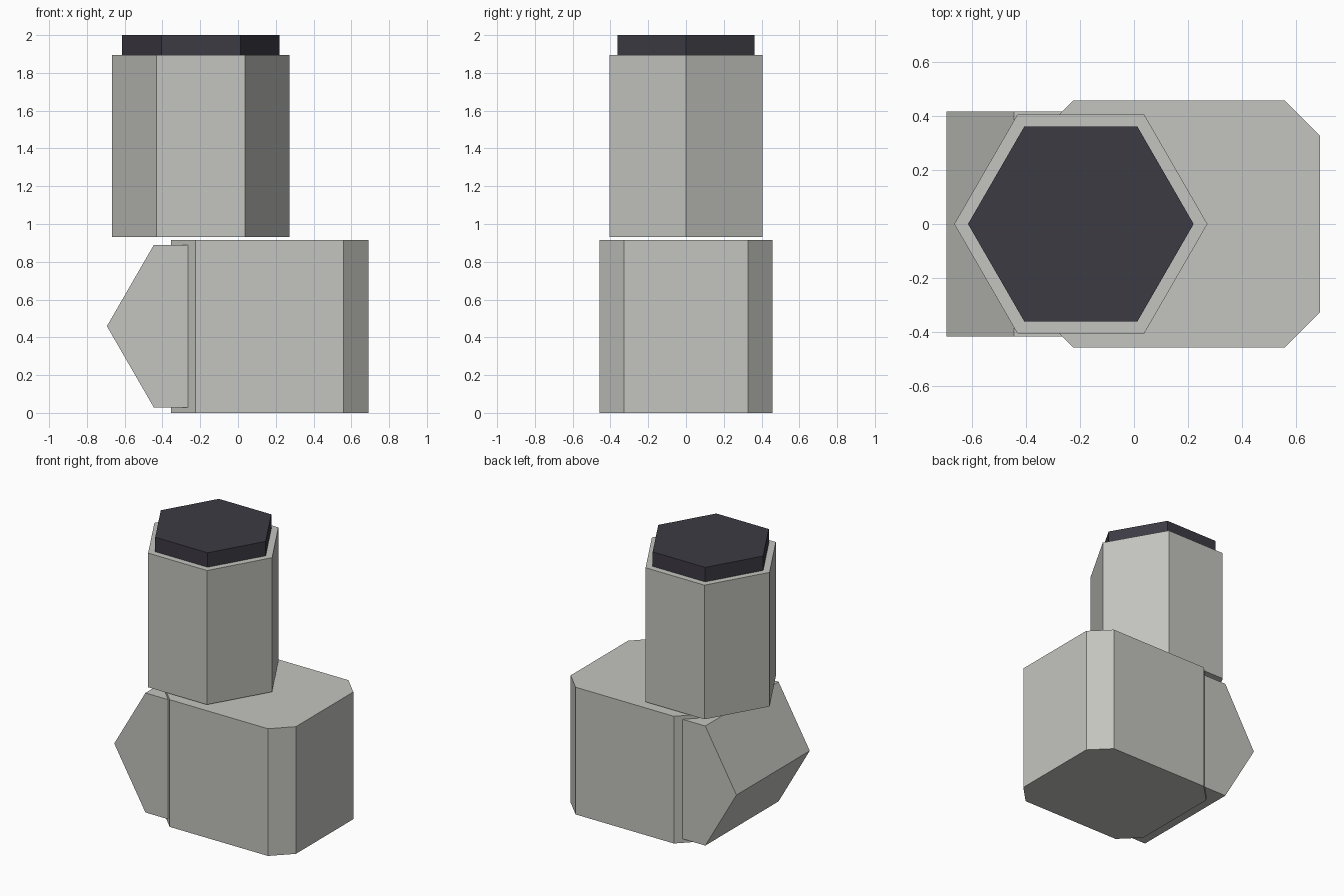
import bpy, bmesh, math

if "Cube" in bpy.data.objects:
    bpy.data.objects.remove(bpy.data.objects["Cube"])


def material(name, rgb):
    m = bpy.data.materials.new(name)
    m.diffuse_color = (*rgb, 1)
    m.use_nodes = True
    m.node_tree.nodes["Principled BSDF"].inputs["Base Color"].default_value = m.diffuse_color
    return m


def prism(name, outline, low, high, mat, axis="z"):
    """Extrude a closed 2D outline along z, or an xz outline along y."""
    place = (lambda u, v, w: (u, v, w)) if axis == "z" else (lambda u, v, w: (u, w, v))
    bm = bmesh.new()
    rings = [[bm.verts.new(place(u, v, w)) for u, v in outline] for w in (low, high)]
    n = len(outline)
    for ring in rings:
        bm.faces.new(ring)
    for i in range(n):
        j = (i + 1) % n
        bm.faces.new((rings[0][i], rings[0][j], rings[1][j], rings[1][i]))
    bmesh.ops.recalc_face_normals(bm, faces=bm.faces)
    mesh = bpy.data.meshes.new(name)
    bm.to_mesh(mesh)
    bm.free()
    mesh.materials.append(mat)
    obj = bpy.data.objects.new(name, mesh)
    bpy.context.collection.objects.link(obj)
    return obj


def hexagon(cx, cy, radius):
    return [(cx + radius * math.cos(math.radians(60 * i)),
             cy + radius * math.sin(math.radians(60 * i))) for i in range(6)]


def cut_corner_box(x0, x1, half, c):
    return [(x0 + c, -half), (x1 - c, -half), (x1, -half + c), (x1, half - c),
            (x1 - c, half), (x0 + c, half), (x0, half - c), (x0, -half + c)]


stone = material("pale grey", (0.55, 0.55, 0.52))
dark = material("charcoal", (0.046, 0.043, 0.056))
AXIS_X = -0.197  # shared centre line of the hexagonal parts

# Chamfered base block
prism("base_block", cut_corner_box(-0.355, 0.69, 0.458, 0.131), 0, 0.916, stone)
# Hexagonal bar lying through the left side of the base
prism("side_bar", hexagon(AXIS_X, 0.459, 0.497), -0.417, 0.417, stone, axis="y")
# Upright hexagonal column, just clear of the base
prism("column", hexagon(AXIS_X, 0, 0.469), 0.93, 1.896, stone)
# Dark cap on the column
prism("column_cap", hexagon(AXIS_X, 0, 0.418), 1.896, 2.0, dark)
